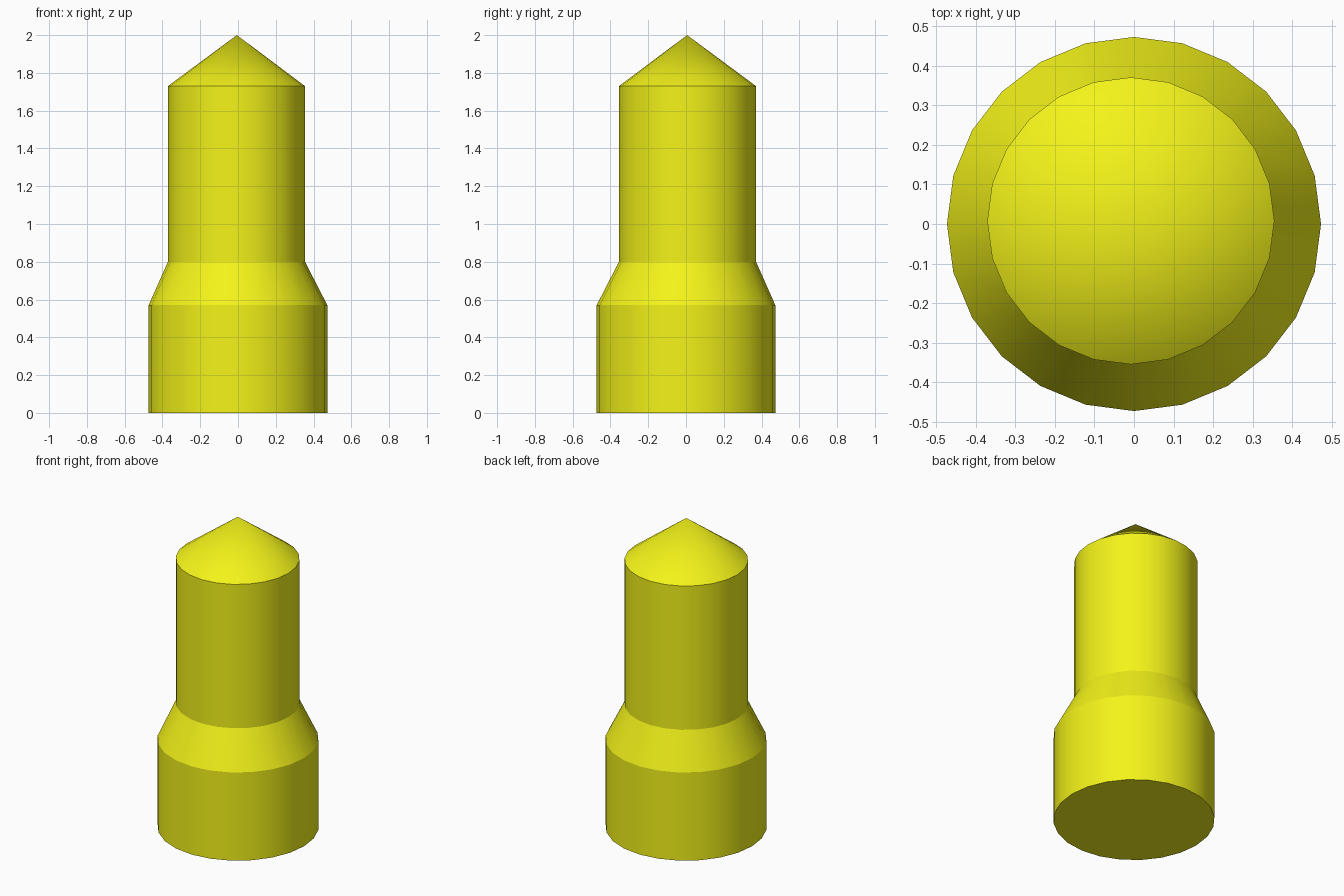
import bpy, bmesh, math

if "Cube" in bpy.data.objects:
    bpy.data.objects.remove(bpy.data.objects["Cube"])

SIDES = 24

mat = bpy.data.materials.new("yellow")
mat.diffuse_color = (0.9, 0.9, 0.01, 1)
mat.use_nodes = True
mat.node_tree.nodes["Principled BSDF"].inputs["Base Color"].default_value = mat.diffuse_color

# Stepped profile: radius, height, sideways offset of the ring centre
profile = [
    (0.473, 0.00, 0.0),
    (0.473, 0.57, 0.0),
    (0.363, 0.80, 0.008),
    (0.363, 1.73, 0.008),
]

bm = bmesh.new()
rings = []
for r, z, off in profile:
    rings.append([bm.verts.new((r * math.cos(math.tau * i / SIDES) - off,
                                r * math.sin(math.tau * i / SIDES) + off, z))
                  for i in range(SIDES)])

# Walls: wide base, sloped shoulder, narrow shaft
for low, high in zip(rings, rings[1:]):
    for i in range(SIDES):
        j = (i + 1) % SIDES
        bm.faces.new((low[i], low[j], high[j], high[i]))

# Flat underside
bm.faces.new(rings[0][::-1])

# Pointed tip
tip = bm.verts.new((-0.006, 0.006, 2.0))
for i in range(SIDES):
    bm.faces.new((rings[-1][i], rings[-1][(i + 1) % SIDES], tip))

mesh = bpy.data.meshes.new("pointed_peg")
bm.to_mesh(mesh)
bm.free()
mesh.materials.append(mat)
peg = bpy.data.objects.new("pointed_peg", mesh)
bpy.context.collection.objects.link(peg)

# Smooth around the body, sharp at each step
bpy.context.view_layer.objects.active = peg
peg.select_set(True)
bpy.ops.object.shade_smooth_by_angle(angle=math.radians(20))
